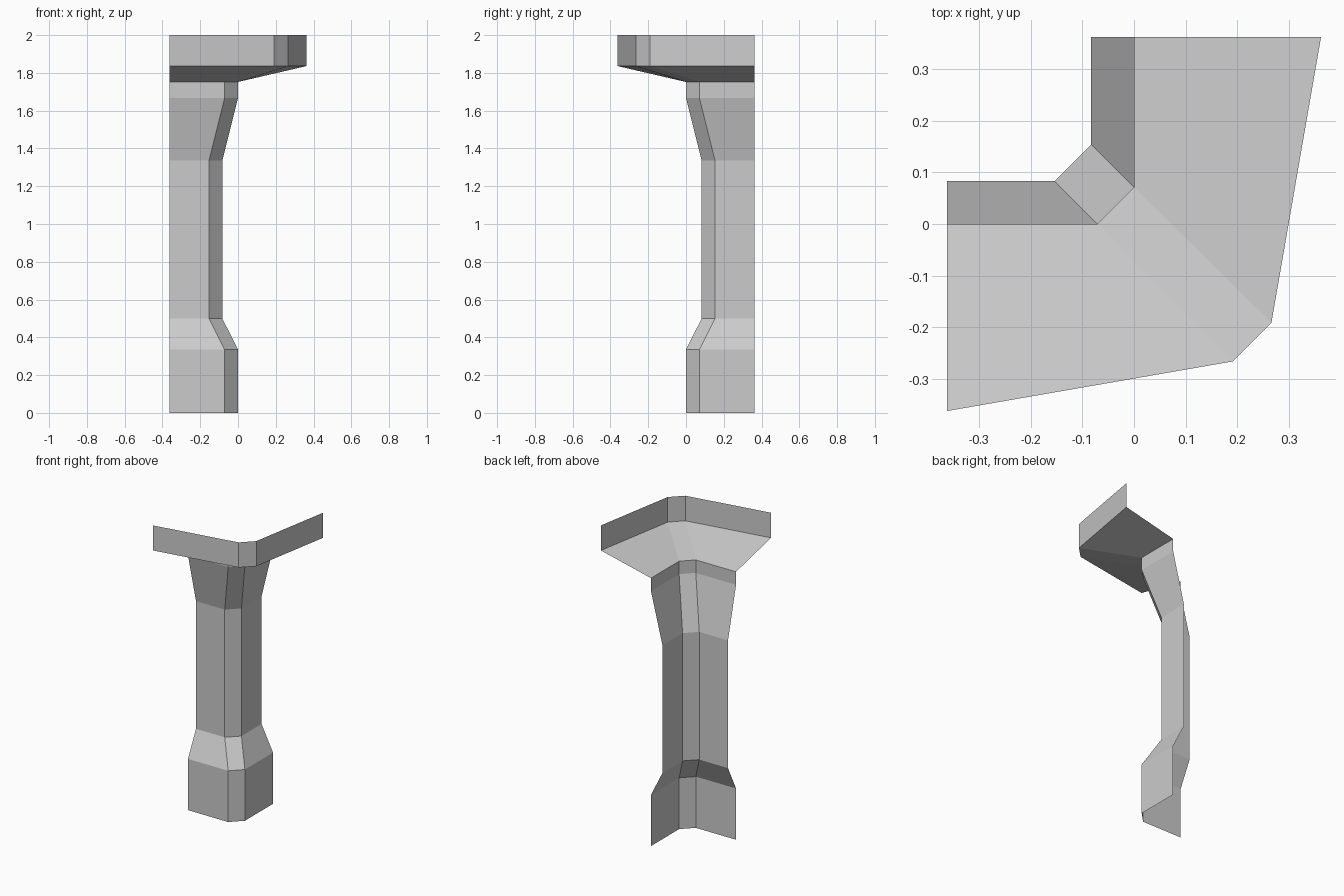
import bpy
import bmesh

if "Cube" in bpy.data.objects:
    bpy.data.objects.remove(bpy.data.objects["Cube"])

END = 0.362  # where the open wall edges stop

# Half outlines: (wall end, chamfer corner); the other half is mirrored
WIDE = [(-END, 0.0), (-0.071, 0.0)]
NARROW = [(-END, 0.083), (-0.154, 0.083)]
RIM = [(-END, -END), (0.191, -0.266)]


def outline(half):
    """Complete an outline by mirroring across the diagonal y = -x."""
    return half + [(-y, -x) for x, y in reversed(half)]


def open_shell(name, levels):
    """Skin a stack of (z, half outline) levels into an open sheet."""
    bm = bmesh.new()
    rings = [[bm.verts.new((x, y, z)) for x, y in outline(half)]
             for z, half in levels]
    for low, high in zip(rings, rings[1:]):
        for i in range(len(low) - 1):
            bm.faces.new((low[i], low[i + 1], high[i + 1], high[i]))
    mesh = bpy.data.meshes.new(name)
    bm.to_mesh(mesh)
    bm.free()
    obj = bpy.data.objects.new(name, mesh)
    bpy.context.collection.objects.link(obj)
    return obj


# Plinth with sloped shoulder
open_shell("corner_base", [(0.0, WIDE), (0.335, WIDE), (0.5, NARROW)])

# Recessed straight shaft
open_shell("corner_shaft", [(0.5, NARROW), (1.335, NARROW)])

# Flared capital, neck band and overhanging cornice
open_shell("corner_cornice", [(1.335, NARROW), (1.667, WIDE), (1.752, WIDE),
                              (1.836, RIM), (2.0, RIM)])
